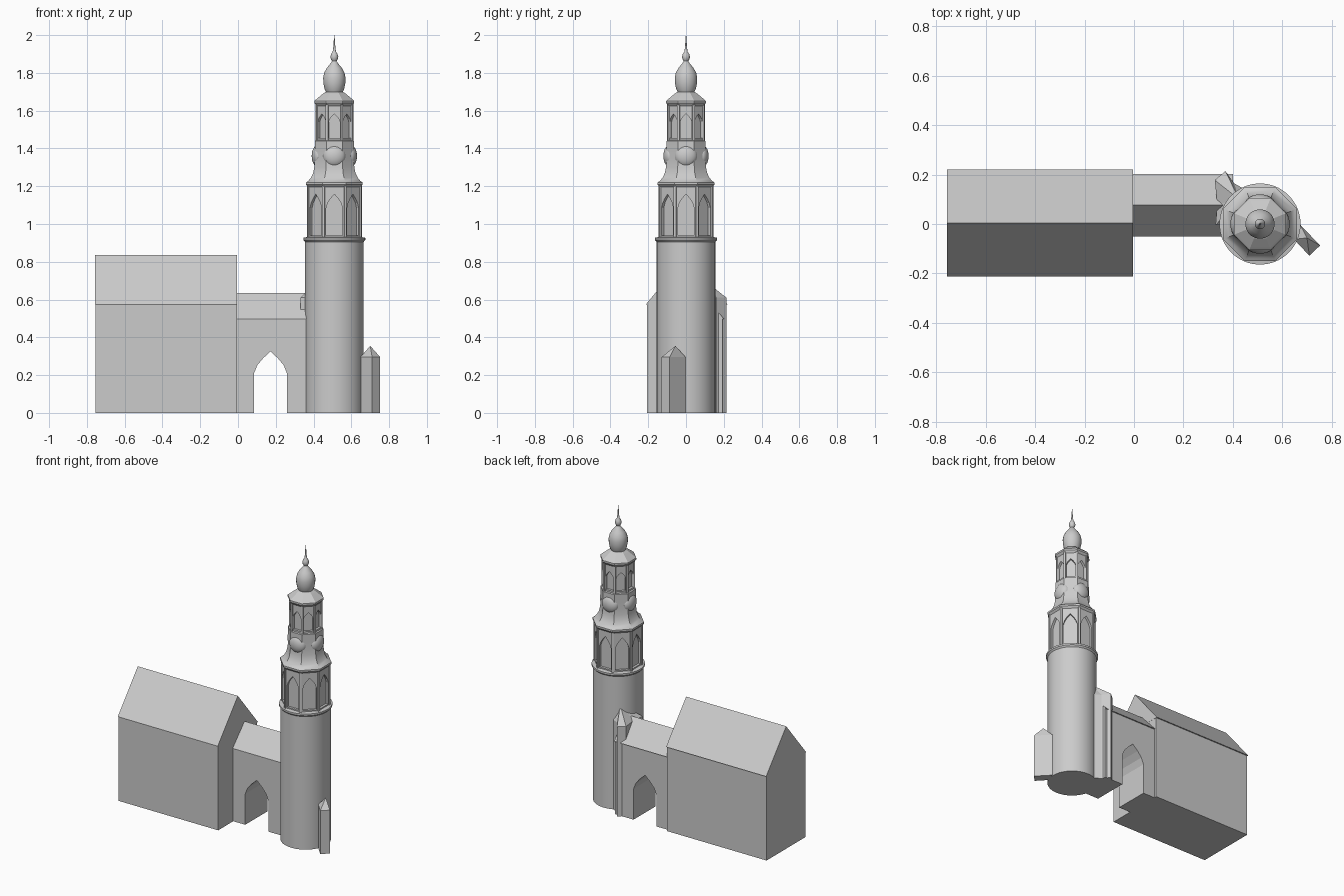
import bpy, bmesh, math
from mathutils import Matrix, Vector

if "Cube" in bpy.data.objects:
    bpy.data.objects.remove(bpy.data.objects["Cube"])

TX, TY = 0.51, 0.0  # tower axis


def finish(name, bm, smooth=None):
    bmesh.ops.recalc_face_normals(bm, faces=bm.faces)
    me = bpy.data.meshes.new(name)
    bm.to_mesh(me)
    bm.free()
    ob = bpy.data.objects.new(name, me)
    bpy.context.collection.objects.link(ob)
    if smooth:
        bpy.ops.object.select_all(action='DESELECT')
        ob.select_set(True)
        bpy.context.view_layer.objects.active = ob
        bpy.ops.object.shade_smooth_by_angle(angle=math.radians(smooth))
    return ob


def extrude_into(bm, pts, vec):
    f = bm.faces.new([bm.verts.new(p) for p in pts])
    r = bmesh.ops.extrude_face_region(bm, geom=[f], use_keep_orig=True)
    bmesh.ops.translate(bm, vec=vec, verts=[v for v in r['geom'] if isinstance(v, bmesh.types.BMVert)])


def prism(name, pts, vec):
    bm = bmesh.new()
    extrude_into(bm, pts, vec)
    return finish(name, bm)


def lathe(name, prof, n, smooth=None):
    """Turned or octagonal solid; prof radii are apothems, flats face the axes."""
    bm = bmesh.new()
    k = 1 / math.cos(math.pi / n)
    rings = []
    for r, z in prof:
        rings.append([bm.verts.new((TX + r * k * math.cos((i + .5) * 2 * math.pi / n),
                                    TY + r * k * math.sin((i + .5) * 2 * math.pi / n), z))
                      for i in range(n)])
    for a, b in zip(rings, rings[1:]):
        for i in range(n):
            j = (i + 1) % n
            bm.faces.new((a[i], a[j], b[j], b[i]))
    bm.faces.new(rings[0])
    bm.faces.new(rings[-1])
    return finish(name, bm, smooth)


def pointed(hw, z0, zs, zt):
    """Pointed arch outline as (u, z) pairs."""
    h = zt - zs
    right = [(hw, z0), (hw, zs), (hw * .8, zs + h * .37), (hw * .45, zs + h * .69)]
    return right + [(0, zt)] + [(-u, z) for u, z in reversed(right)]


def lantern(name, apo, z0, z1, win):
    """Octagonal storey with a recessed pointed window in each face and corner ribs."""
    body = lathe(name, [(apo, z0), (apo, z1)], 8)
    bm = bmesh.new()
    for i in range(8):
        tmp = bmesh.new()
        extrude_into(tmp, [(apo - .016, u, z) for u, z in pointed(*win)], (.05, 0, 0))
        bmesh.ops.recalc_face_normals(tmp, faces=tmp.faces)
        tmp.transform(Matrix.Translation((TX, TY, 0)) @ Matrix.Rotation(i * math.pi / 4, 4, 'Z'))
        me = bpy.data.meshes.new("tmp")
        tmp.to_mesh(me)
        tmp.free()
        bm.from_mesh(me)
        bpy.data.meshes.remove(me)
    cutter = finish(name + "_cutter", bm)
    cutter.hide_render = True
    cutter.hide_viewport = True
    mod = body.modifiers.new("windows", 'BOOLEAN')
    mod.operation, mod.solver, mod.object = 'DIFFERENCE', 'EXACT', cutter
    ribs = bmesh.new()
    for i in range(8):
        a = (i + .5) * math.pi / 4
        m = (Matrix.Translation((TX, TY, 0)) @ Matrix.Rotation(a, 4, 'Z')
             @ Matrix.Translation((apo / math.cos(math.pi / 8) - .002, 0, (z0 + z1) / 2))
             @ Matrix.Diagonal((.012, .014, z1 - z0, 1)))
        bmesh.ops.create_cube(ribs, size=1, matrix=m)
    finish(name + "_ribs", ribs)


def spired_prism(name, plan, eave, apexes):
    """Buttress: plan extruded to the eave, then roofed to one apex."""
    bm = bmesh.new()
    lo = [bm.verts.new((x, y, 0)) for x, y in plan]
    hi = [bm.verts.new((x, y, eave)) for x, y in plan]
    top = bm.verts.new(apexes)
    bm.faces.new(lo)
    for i in range(len(plan)):
        j = (i + 1) % len(plan)
        bm.faces.new((lo[i], lo[j], hi[j], hi[i]))
        bm.faces.new((hi[i], hi[j], top))
    finish(name, bm)


def roof(name, x0, x1, y0, y1, eave, ridge):
    ym = (y0 + y1) / 2
    prism(name, [(x0, y0, eave), (x0, y1, eave), (x0, ym, ridge)], (x1 - x0, 0, 0))


# Main hall
prism("hall_walls", [(-.755, -.206, 0), (-.005, -.206, 0), (-.005, .212, 0), (-.755, .212, 0)], (0, 0, .577))
roof("hall_roof", -.757, -.004, -.212, .22, .575, .835)

# Connecting wing with a pointed passage
arch = [(.172 + u, -.044 , z) for u, z in pointed(.087, 0, .21, .325)]
outline = [(-.01, -.044, 0), (-.01, -.044, .502), (.40, -.044, .502), (.40, -.044, 0)]
prism("gate_walls", outline + arch, (0, .238, 0))
roof("gate_roof", -.008, .40, -.05, .202, .498, .635)

# Tower shaft and its collar
lathe("tower_shaft", [(.155, 0), (.155, .92)], 48, 30)
lathe("tower_collar", [(.155, .905), (.164, .915), (.164, .927), (.14, .932)], 48, 30)

# Buttresses
spired_prism("rear_buttress", [(.33, -.005), (.337, .08), (.327, .178), (.37, .214), (.405, .165),
                               (.44, .145), (.5, .12), (.5, 0)], .61, (.425, .10, .70))
spired_prism("side_buttress", [(.753, -.087), (.71, -.129), (.648, -.062), (.672, -.002)], .295, (.70, -.056, .355))

# Lower octagon, cornice and flared roof
lantern("lower_lantern", .139, .93, 1.205, (.043, .94, 1.085, 1.158))
lathe("lower_cornice", [(.139, 1.195), (.150, 1.208), (.150, 1.22), (.138, 1.228), (.124, 1.245),
                        (.112, 1.27), (.106, 1.30), (.103, 1.34), (.103, 1.44), (.09, 1.445)], 8, 25)

# Round bosses between the two lanterns
bm = bmesh.new()
for i in range(4):
    a = i * math.pi / 2
    m = (Matrix.Translation((TX + .083 * math.cos(a), TY + .083 * math.sin(a), 1.36))
         @ Matrix.Rotation(a, 4, 'Z') @ Matrix.Diagonal((.037, .06, .06, 1)))
    bmesh.ops.create_uvsphere(bm, u_segments=24, v_segments=14, radius=1, matrix=m)
finish("round_bosses", bm, 40)

# Upper octagon with its cap
lantern("upper_lantern", .094, 1.435, 1.64, (.03, 1.455, 1.54, 1.583))
lathe("upper_cap", [(.094, 1.625), (.105, 1.64), (.105, 1.652), (.096, 1.66), (.06, 1.69),
                    (.045, 1.70)], 8)

# Onion dome, ball and spike
lathe("onion_finial", [(.042, 1.695), (.052, 1.715), (.058, 1.745), (.059, 1.775), (.054, 1.80),
                       (.040, 1.826), (.022, 1.848), (.012, 1.862), (.018, 1.872), (.021, 1.885),
                       (.017, 1.90), (.009, 1.912), (.006, 1.93), (.001, 2.0)], 24, 50)
